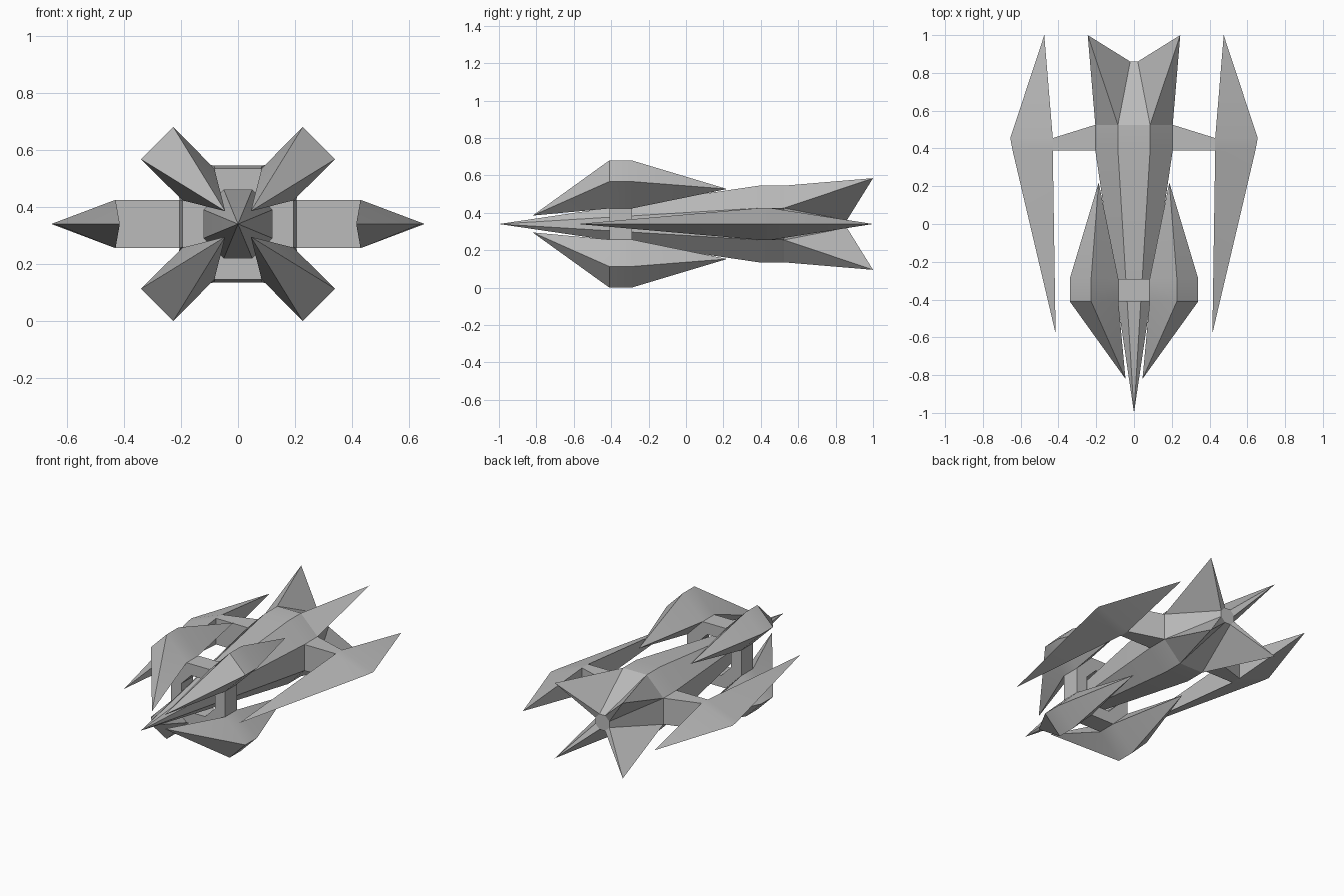
import bpy, bmesh, math

if "Cube" in bpy.data.objects:
    bpy.data.objects.remove(bpy.data.objects["Cube"])

CZ = 0.34  # height of the ship's axis

hull_grey = bpy.data.materials.new("hull_grey")
hull_grey.diffuse_color = (0.5, 0.5, 0.5, 1)
hull_grey.use_nodes = True
hull_grey.node_tree.nodes["Principled BSDF"].inputs["Base Color"].default_value = hull_grey.diffuse_color


def loft(bm, sections, cap=False, closed=False):
    """Skin between sections (point lists); a one-point section is a spike tip."""
    rows = [[bm.verts.new((x, y, z + CZ)) for x, y, z in s] for s in sections]
    pairs = list(zip(rows, rows[1:]))
    if closed:
        pairs.append((rows[-1], rows[0]))
    for a, b in pairs:
        n = max(len(a), len(b))
        for i in range(n):
            j = (i + 1) % n
            if len(a) == 1:
                bm.faces.new((a[0], b[i], b[j]))
            elif len(b) == 1:
                bm.faces.new((a[i], a[j], b[0]))
            else:
                bm.faces.new((a[i], a[j], b[j], b[i]))
    if cap:
        for r in (rows[0], rows[-1]):
            if len(r) > 2:
                bm.faces.new(r)


def finish(bm, name):
    bmesh.ops.recalc_face_normals(bm, faces=bm.faces[:])
    me = bpy.data.meshes.new(name)
    bm.to_mesh(me)
    bm.free()
    me.materials.append(hull_grey)
    ob = bpy.data.objects.new(name, me)
    bpy.context.collection.objects.link(ob)
    bpy.ops.object.select_all(action='DESELECT')
    ob.select_set(True)
    bpy.context.view_layer.objects.active = ob
    bpy.ops.object.shade_smooth_by_angle(angle=math.radians(20))


def octagon(far, near, y):
    """Eight points with long diagonal sides."""
    pts = [(far, near), (near, far), (-near, far), (-far, near),
           (-far, -near), (-near, -far), (near, -far), (far, -near)]
    return [(x, y, z) for x, z in pts]


SIGNS = [(sx, sz) for sx in (1, -1) for sz in (1, -1)]

# Fuselage: long needle nose, short barrel, tapered tail
bm = bmesh.new()
loft(bm, [[(0, -1, 0)], octagon(0.205, 0.085, 0.39),
          octagon(0.205, 0.085, 0.525), octagon(0.05, 0.02, 0.86)], cap=True)
finish(bm, "fuselage")

# Tail spikes growing from the diagonal sides of the tail
bm = bmesh.new()
for sx, sz in SIGNS:
    base = [(0.205, 0.525, 0.085), (0.085, 0.525, 0.205), (0.02, 0.86, 0.05), (0.05, 0.86, 0.02)]
    loft(bm, [[(x * sx, y, z * sz) for x, y, z in base], [(0.245 * sx, 1, 0.245 * sz)]])
finish(bm, "tail_spikes")

# Ring that carries the front blades
bm = bmesh.new()
loops = [octagon(0.12, 0.05, -0.41), octagon(0.195, 0.083, -0.41),
         octagon(0.195, 0.083, -0.29), octagon(0.12, 0.05, -0.29)]
loft(bm, [list(s) for s in zip(*loops)], closed=True)
finish(bm, "blade_ring")

# Four diagonal blades, pointed at both ends
for k, (sx, sz) in enumerate(SIGNS):
    bm = bmesh.new()
    sect = [(0.34, 0.227), (0.227, 0.34), (0.083, 0.195), (0.195, 0.083)]
    loft(bm, [[(0.045 * sx, -0.82, 0.045 * sz)],
              [(x * sx, -0.41, z * sz) for x, z in sect],
              [(x * sx, -0.29, z * sz) for x, z in sect],
              [(0.187 * sx, 0.22, 0.187 * sz)]])
    finish(bm, f"front_blade_{k + 1}")

# Side wings and their pylons
for s, side in ((1, "right"), (-1, "left")):
    bm = bmesh.new()
    loft(bm, [[(0.415 * s, -0.58, 0)],
              [(0.43 * s, 0.39, 0.085), (0.643 * s, 0.39, 0), (0.43 * s, 0.39, -0.085)],
              [(0.43 * s, 0.455, 0.085), (0.655 * s, 0.455, 0), (0.43 * s, 0.455, -0.085)],
              [(0.475 * s, 1, 0)]])
    finish(bm, f"{side}_wing")
    bm = bmesh.new()
    loft(bm, [[(x * s, 0.39, 0.085), (x * s, y, 0.085), (x * s, y, -0.085), (x * s, 0.39, -0.085)]
              for x, y in ((0.205, 0.525), (0.43, 0.455))])
    finish(bm, f"{side}_wing_pylon")
